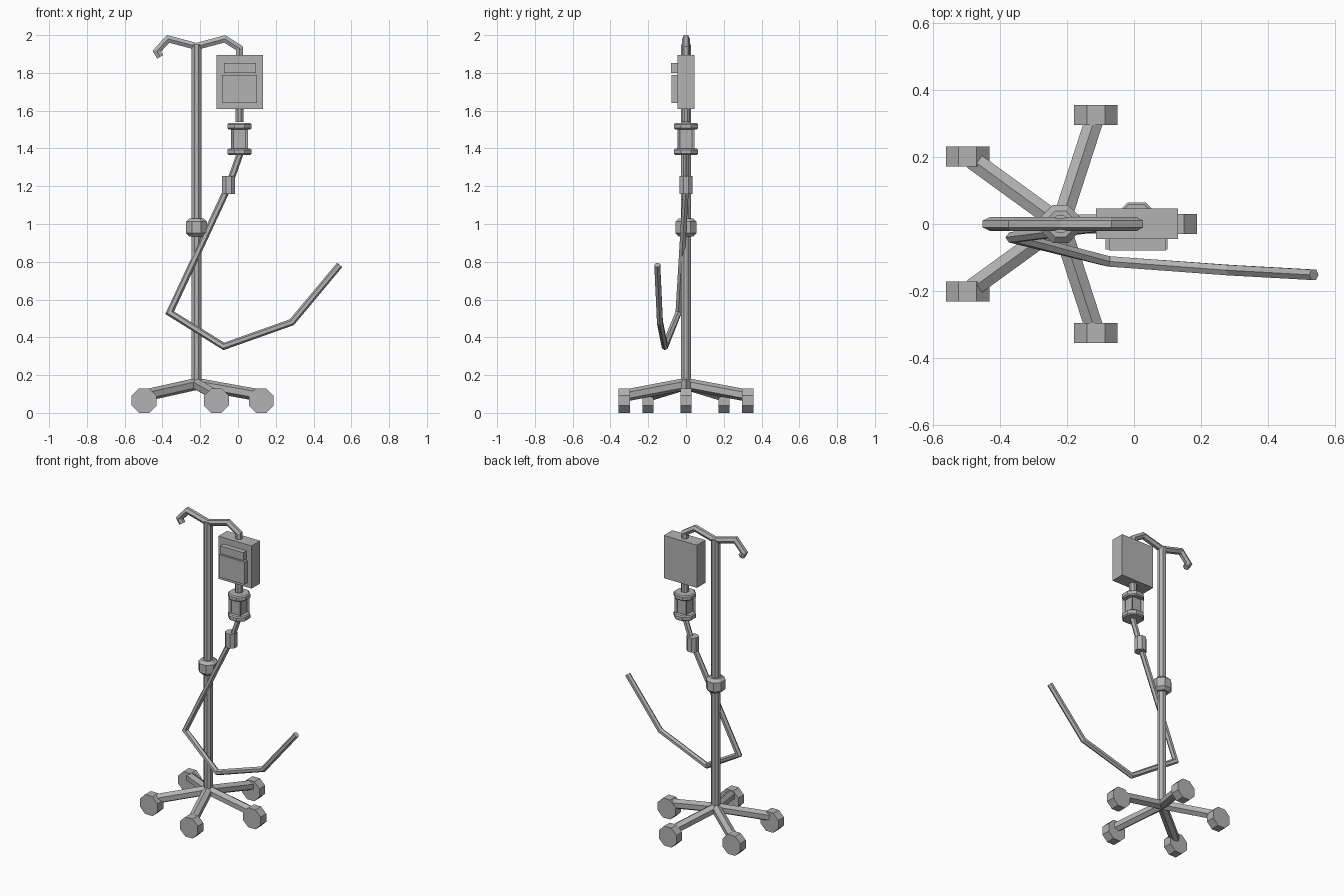
import bpy, bmesh
from math import cos, sin, pi, radians
from mathutils import Vector

cube = bpy.data.objects.get("Cube")
if cube:
    bpy.data.objects.remove(cube)

grey = bpy.data.materials.new("plain_grey")
grey.use_nodes = True
colour = (0.45, 0.45, 0.45, 1)
grey.diffuse_color = colour
grey.node_tree.nodes["Principled BSDF"].inputs["Base Color"].default_value = colour


def finish(name, bm):
    bmesh.ops.recalc_face_normals(bm, faces=bm.faces)
    mesh = bpy.data.meshes.new(name)
    bm.to_mesh(mesh)
    bm.free()
    mesh.materials.append(grey)
    obj = bpy.data.objects.new(name, mesh)
    bpy.context.collection.objects.link(obj)
    return obj


def sweep(name, path, radius, sides=6, phase=0.0, ref=(0, 1, 0), bevel=0):
    """Faceted tube along a path, mitred at the bends."""
    pts = [Vector(p) for p in path]
    bm = bmesh.new()
    rings = []
    for i, p in enumerate(pts):
        before = (p - pts[i - 1]).normalized() if i else None
        after = (pts[i + 1] - p).normalized() if i + 1 < len(pts) else None
        before, after = before or after, after or before
        t = (before + after).normalized()
        u = Vector(ref)
        u = (u - t * u.dot(t)).normalized()
        v = t.cross(u) / max(t.dot(after), 0.6)
        angles = [phase + 2 * pi * k / sides for k in range(sides)]
        rings.append([bm.verts.new(p + radius * (u * cos(a) + v * sin(a))) for a in angles])
    for a, b in zip(rings, rings[1:]):
        for k in range(sides):
            n = (k + 1) % sides
            bm.faces.new((a[k], a[n], b[n], b[k]))
    caps = [bm.faces.new(rings[0]), bm.faces.new(rings[-1])]
    if bevel:
        edges = {e for f in caps for e in f.edges}
        bmesh.ops.bevel(bm, geom=list(edges), offset=bevel, segments=1, affect='EDGES')
    return finish(name, bm)


def post(name, x, z0, z1, radius, bevel=0):
    """Upright eight-sided cylinder with flats facing the axes."""
    return sweep(name, [(x, 0, z0), (x, 0, z1)], radius, 8, pi / 8, bevel=bevel)


def box(name, lo, hi, recess=0):
    bm = bmesh.new()
    bmesh.ops.create_cube(bm, size=1)
    lo, hi = Vector(lo), Vector(hi)
    for v in bm.verts:
        v.co = Vector([(a + b) / 2 + c * (b - a) for a, b, c in zip(lo, hi, v.co)])
    if recess:
        bm.normal_update()
        walls = [f for f in bm.faces if abs(f.normal.z) < 0.5]
        bmesh.ops.inset_individual(bm, faces=walls, thickness=recess, depth=-recess)
    return finish(name, bm)


POLE_X = -0.22

# Pole, height collar and double hook
post("pole", POLE_X, 0.13, 1.95, 0.028)
post("height_collar", POLE_X, 0.935, 1.03, 0.061, bevel=0.018)
sweep("hook_bar", [(-0.412, 0, 1.885), (-0.43, 0, 1.915), (-0.37, 0, 1.98), (POLE_X, 0, 1.94),
                   (-0.07, 0, 1.98), (0.008, 0, 1.93), (0.008, 0, 1.88)], 0.021)

# Five legs, each ending in a wheel
REACH = 0.343
for i in range(5):
    a = radians(72 * i)
    out = Vector((cos(a), sin(a), 0))
    hub = Vector((POLE_X, 0, 0.153))
    sweep(f"leg_{i + 1}", [hub, hub + out * (REACH - 0.02) - Vector((0, 0, 0.058))],
          0.032, 6, pi / 6, ref=(-sin(a), cos(a), 0))
    x, y = POLE_X + REACH * cos(a), REACH * sin(a)
    sweep(f"wheel_{i + 1}", [(x, y - 0.03, 0.065), (x, y + 0.03, 0.065)],
          0.0704, 8, pi / 8, ref=(0, 0, 1))

# Fluid bag with two raised labels
box("bag", (-0.113, -0.045, 1.61), (0.132, 0.046, 1.895))
box("bag_label_upper", (-0.075, -0.08, 1.80), (0.095, -0.04, 1.853))
box("bag_label_lower", (-0.086, -0.076, 1.64), (0.10, -0.04, 1.79))

# Drip chamber
DRIP_X = 0.008
post("bag_outlet", DRIP_X, 1.54, 1.62, 0.024)
post("chamber_top", DRIP_X, 1.50, 1.535, 0.07, bevel=0.007)
box("chamber_body", (DRIP_X - 0.045, -0.045, 1.39), (DRIP_X + 0.045, 0.045, 1.51), recess=0.012)
post("chamber_bottom", DRIP_X, 1.365, 1.40, 0.07, bevel=0.007)

# Tube and its clamp
sweep("tube", [(0.01, 0, 1.37), (-0.05, 0, 1.2), (-0.362, -0.04, 0.53), (-0.075, -0.112, 0.352),
               (0.285, -0.138, 0.48), (0.538, -0.152, 0.783)], 0.018, 6, pi / 6)
post("tube_clamp", -0.05, 1.16, 1.255, 0.038)
